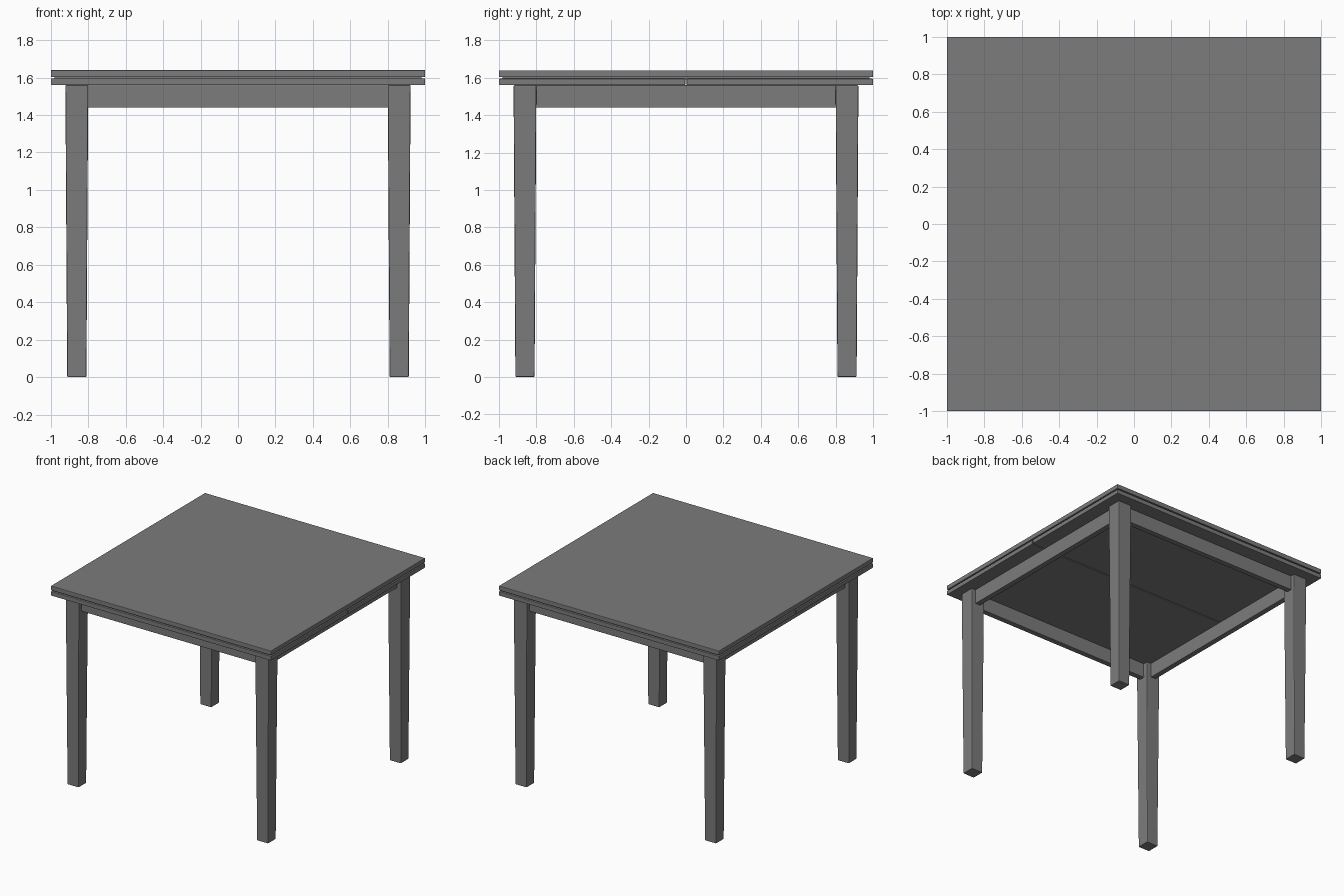
import bpy
import bmesh

cube = bpy.data.objects.get("Cube")
if cube:
    bpy.data.objects.remove(cube, do_unlink=True)

# Single painted-wood colour
grey = bpy.data.materials.new("grey_wood")
grey.use_nodes = True
colour = (0.2, 0.2, 0.2, 1)
grey.diffuse_color = colour
grey.node_tree.nodes["Principled BSDF"].inputs["Base Color"].default_value = colour


def box(name, low, high, bevel=0.004, foot_scale=1.0):
    """Box between two corners; its lower end can taper to foot_scale."""
    bm = bmesh.new()
    bmesh.ops.create_cube(bm, size=1)
    for v in bm.verts:
        taper = foot_scale if v.co.z < 0 else 1.0
        v.co.x *= taper
        v.co.y *= taper
        for i in range(3):
            v.co[i] = (low[i] + high[i]) / 2 + v.co[i] * (high[i] - low[i])
    mesh = bpy.data.meshes.new(name)
    bm.to_mesh(mesh)
    bm.free()
    mesh.materials.append(grey)
    obj = bpy.data.objects.new(name, mesh)
    bpy.context.collection.objects.link(obj)
    if bevel:
        mod = obj.modifiers.new("soft_edges", 'BEVEL')
        mod.width = bevel
        mod.segments = 2
    return obj


TOP, RAIL_TOP, RAIL_BOTTOM = 1.64, 1.56, 1.44

# Fixed top above two sliding leaves, with a shadow gap between them
box("table_top", (-1, -1, 1.603), (1, 1, TOP))
box("gap_spacer", (-0.98, -0.98, 1.59), (0.98, 0.98, 1.606), bevel=0)
box("front_leaf", (-1, -1, RAIL_TOP), (1, -0.004, 1.595), bevel=0.003)
box("back_leaf", (-1, 0.004, RAIL_TOP), (1, 1, 1.595), bevel=0.003)

# Tapered square legs
for sx, side in ((-1, "right"), (1, "left")):
    for sy, end in ((-1, "front"), (1, "back")):
        cx, cy, half = sx * 0.861, sy * 0.861, 0.061
        box(f"{end}_{side}_leg", (cx - half, cy - half, 0),
            (cx + half, cy + half, RAIL_TOP), bevel=0.006, foot_scale=0.84)

# Apron rails between the legs
INNER, OUTER, REACH = 0.84, 0.885, 0.82
for s, end, side in ((-1, "front", "right"), (1, "back", "left")):
    a, b = sorted((s * INNER, s * OUTER))
    box(f"{end}_rail", (-REACH, a, RAIL_BOTTOM), (REACH, b, RAIL_TOP), bevel=0.003)
    box(f"{side}_rail", (a, -REACH, RAIL_BOTTOM), (b, REACH, RAIL_TOP), bevel=0.003)
